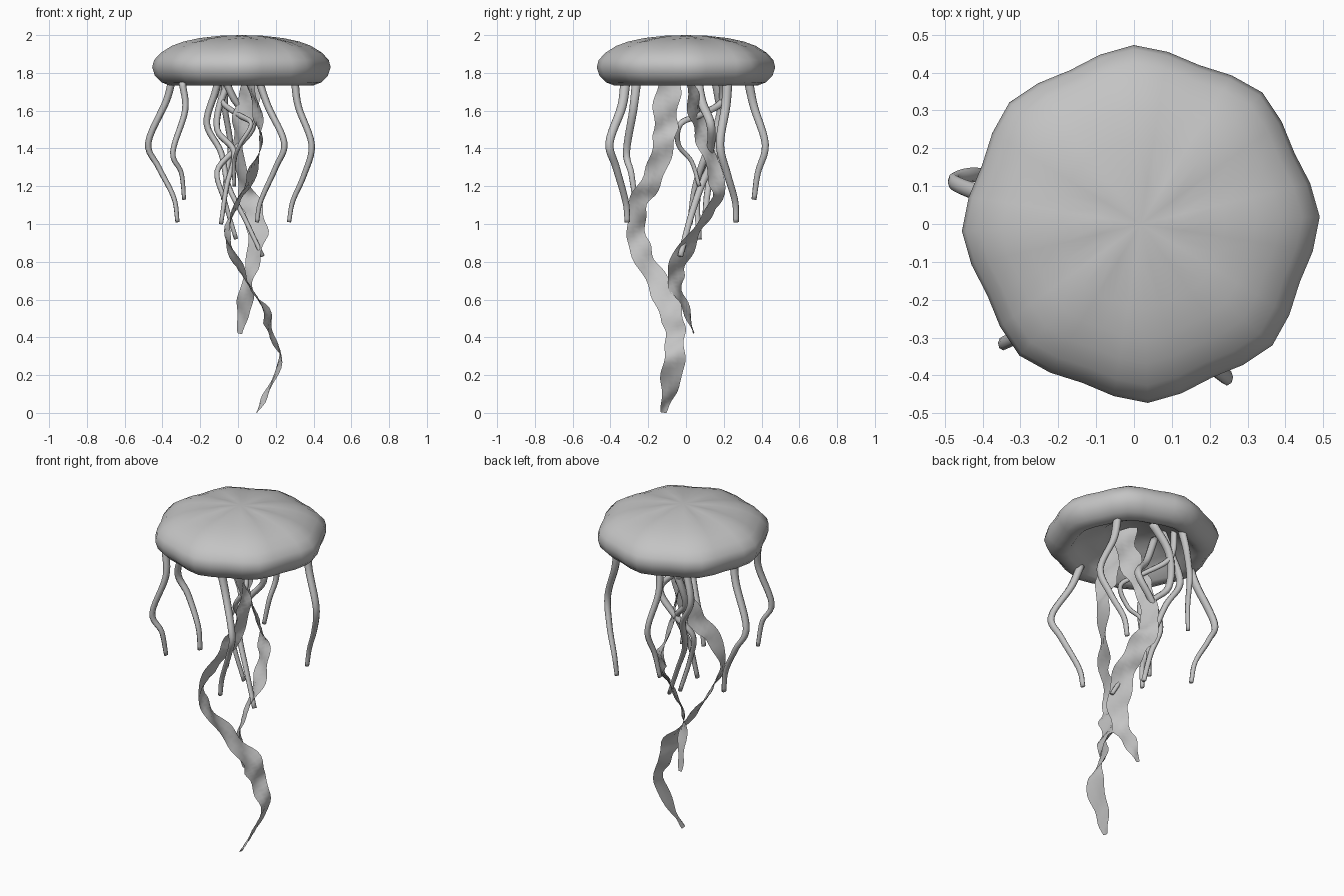
import bpy, bmesh, math
from mathutils import Vector

if "Cube" in bpy.data.objects:
    bpy.data.objects.remove(bpy.data.objects["Cube"])

grey = bpy.data.materials.new("soft grey")
grey.diffuse_color = (0.55, 0.55, 0.55, 1)
grey.use_nodes = True
grey.node_tree.nodes["Principled BSDF"].inputs["Base Color"].default_value = grey.diffuse_color


def finish(name, bm):
    mesh = bpy.data.meshes.new(name)
    bm.to_mesh(mesh)
    bm.free()
    mesh.materials.append(grey)
    for p in mesh.polygons:
        p.use_smooth = True
    ob = bpy.data.objects.new(name, mesh)
    bpy.context.collection.objects.link(ob)
    return ob


def smooth_path(points, steps):
    """Catmull-Rom curve through the given points."""
    pts = [Vector(p) for p in points]
    pts = [2 * pts[0] - pts[1]] + pts + [2 * pts[-1] - pts[-2]]
    out = []
    for a, b, c, d in zip(pts, pts[1:], pts[2:], pts[3:]):
        for i in range(steps):
            t = i / steps
            out.append(0.5 * (2 * b + (c - a) * t + (2 * a - 5 * b + 4 * c - d) * t * t
                              + (3 * b - a - 3 * c + d) * t ** 3))
    return out + [pts[-2]]


def tangent(path, n):
    return (path[min(n + 1, len(path) - 1)] - path[max(n - 1, 0)]).normalized()


# Bell: lathed profile with eight soft lobes and a hollow underside
PROFILE = [(0.11, 1.994), (0.22, 1.981), (0.30, 1.963), (0.36, 1.940), (0.415, 1.907),
           (0.450, 1.868), (0.460, 1.83), (0.446, 1.785), (0.412, 1.75), (0.37, 1.733),
           (0.335, 1.742), (0.30, 1.78), (0.24, 1.82), (0.17, 1.84), (0.14, 1.865)]
SEG = 32


def build_bell():
    bm = bmesh.new()
    rings = []
    for r, z in PROFILE:
        ring = []
        for i in range(SEG):
            a = 2 * math.pi * i / SEG + 0.04
            lobe = math.cos(8 * a - 0.32)
            k = 1 + 0.028 * lobe * min(1, r / 0.4)
            flute = 0.003 * lobe if z > 1.93 else 0
            ring.append(bm.verts.new((0.018 + r * k * math.cos(a), r * k * math.sin(a), z + flute)))
        rings.append(ring)
    for p, q in zip(rings, rings[1:]):
        for i in range(SEG):
            j = (i + 1) % SEG
            bm.faces.new((p[i], q[i], q[j], p[j]))
    for ring, z in ((rings[0], 2.0), (rings[-1], 1.87)):
        tip = bm.verts.new((0.018, 0, z))
        for i in range(SEG):
            bm.faces.new((ring[i], ring[(i + 1) % SEG], tip))
    bmesh.ops.recalc_face_normals(bm, faces=bm.faces)
    finish("bell", bm)


build_bell()


# Tentacles: swept oval tubes, a little thinner at the tip
def build_tube(name, points, radius=0.022, sides=8):
    path = smooth_path(points, 6)
    bm = bmesh.new()
    rings = []
    side = Vector((1, 0, 0))
    for n, p in enumerate(path):
        tan = tangent(path, n)
        side = (side - tan * side.dot(tan)).normalized()
        other = tan.cross(side)
        r = radius * (1.1 - 0.5 * n / (len(path) - 1))
        rings.append([bm.verts.new(p + r * (0.85 * math.cos(a) * side + 1.1 * math.sin(a) * other))
                      for a in (2 * math.pi * i / sides for i in range(sides))])
    for p, q in zip(rings, rings[1:]):
        for i in range(sides):
            j = (i + 1) % sides
            bm.faces.new((p[i], p[j], q[j], q[i]))
    bm.faces.new(rings[0])
    bm.faces.new(rings[-1])
    bmesh.ops.recalc_face_normals(bm, faces=bm.faces)
    finish(name, bm)


build_tube("outer_tentacle_left", [(-.35, .05, 1.76), (-.38, .07, 1.65), (-.475, .11, 1.43),
                                   (-.42, .13, 1.30), (-.34, .11, 1.14), (-.32, .10, 1.01)])
build_tube("outer_tentacle_front_left", [(-.295, -.262, 1.75), (-.28, -.28, 1.60), (-.345, -.315, 1.38),
                                         (-.30, -.29, 1.27), (-.285, -.27, 1.13)], 0.02)
build_tube("outer_tentacle_front", [(.11, -.32, 1.76), (.16, -.34, 1.62), (.245, -.405, 1.43),
                                    (.20, -.37, 1.30), (.12, -.32, 1.12), (.10, -.31, 1.01)])
build_tube("outer_tentacle_right", [(.30, .22, 1.76), (.32, .21, 1.62), (.39, .18, 1.42),
                                    (.35, .22, 1.26), (.29, .26, 1.12), (.27, .265, 1.01)])
build_tube("outer_tentacle_back", [(-.06, .33, 1.76), (-.07, .36, 1.62), (-.04, .42, 1.42),
                                   (-.06, .38, 1.27), (-.08, .36, 1.13)], 0.02)
build_tube("inner_tentacle_long", [(-.08, .14, 1.84), (-.12, .17, 1.70), (-.165, .19, 1.53),
                                   (-.09, .16, 1.38), (-.05, .08, 1.20), (.04, .02, 1.02),
                                   (.13, -.03, .83)])
build_tube("inner_tentacle_middle", [(-.10, .05, 1.84), (-.02, .08, 1.66), (.08, .13, 1.53),
                                     (-.01, .13, 1.40), (-.11, .09, 1.28), (-.07, .06, 1.12),
                                     (-.01, .07, .92)])
build_tube("inner_tentacle_short", [(.02, .18, 1.84), (-.08, .20, 1.68), (-.11, .16, 1.50),
                                    (-.02, .11, 1.38), (-.06, .05, 1.20), (-.09, .02, 1.0)])
build_tube("inner_tentacle_curled", [(-.10, .22, 1.84), (-.09, .20, 1.66), (.00, .08, 1.58),
                                     (.07, -.03, 1.53), (.01, -.04, 1.42), (-.02, .03, 1.33),
                                     (-.02, .07, 1.20)], 0.017)


# Frilled ribbon arms: thin strips with wavy edges
def build_ribbon(name, points, widths, angle, twist):
    path = smooth_path(points, 6)
    last = len(path) - 1
    bm = bmesh.new()
    rows = []
    for n, p in enumerate(path):
        t = n / last
        s = t * (len(widths) - 1)
        k = min(int(s), len(widths) - 2)
        w = widths[k] + (widths[k + 1] - widths[k]) * (s - k)
        a = math.radians(angle) + twist * math.sin(t * 15)
        tan = tangent(path, n)
        across = Vector((math.cos(a), math.sin(a), 0))
        across = (across - tan * across.dot(tan)).normalized()
        normal = tan.cross(across)
        row = []
        for u in (-0.5, -0.17, 0.17, 0.5):
            frill = 1 + 0.12 * math.sin(n * 0.95 + u * 3) + 0.08 * math.sin(n * 0.43 + u * 5)
            ripple = 0.012 * math.sin(n * 0.8 + u * 4) * (1 - t * 0.5)
            row.append(bm.verts.new(p + across * (u * w * frill) + normal * ripple))
        rows.append(row)
    # Keep the tip on the ground plane
    for v in rows[-1]:
        v.co.z = max(v.co.z, 0)
    for p, q in zip(rows, rows[1:]):
        for i in range(3):
            bm.faces.new((p[i], p[i + 1], q[i + 1], q[i]))
    finish(name, bm)


build_ribbon("ribbon_arm_long",
             [(.03, -.06, 1.86), (.07, -.09, 1.72), (.11, -.11, 1.55), (.12, -.12, 1.42),
              (.07, -.17, 1.25), (.0, -.25, 1.12), (-.06, -.26, .96), (-.02, -.23, .83),
              (.06, -.14, .67), (.15, -.08, .53), (.17, -.06, .42), (.225, -.06, .29),
              (.16, -.09, .12), (.10, -.12, 0)],
             [.14, .13, .12, .10, .10, .12, .12, .11, .11, .035], 90, 0.35)
build_ribbon("ribbon_arm_short",
             [(.08, .0, 1.86), (.07, .03, 1.70), (.02, .06, 1.55), (.0, .11, 1.40),
              (.03, .17, 1.20), (.08, .13, 1.08), (.10, .05, .95), (.08, -.04, .80),
              (.05, -.055, .68), (.03, -.0, .55), (.01, .04, .42)],
             [.14, .13, .10, .10, .11, .12, .11, .09, .025], 140, 0.3)
